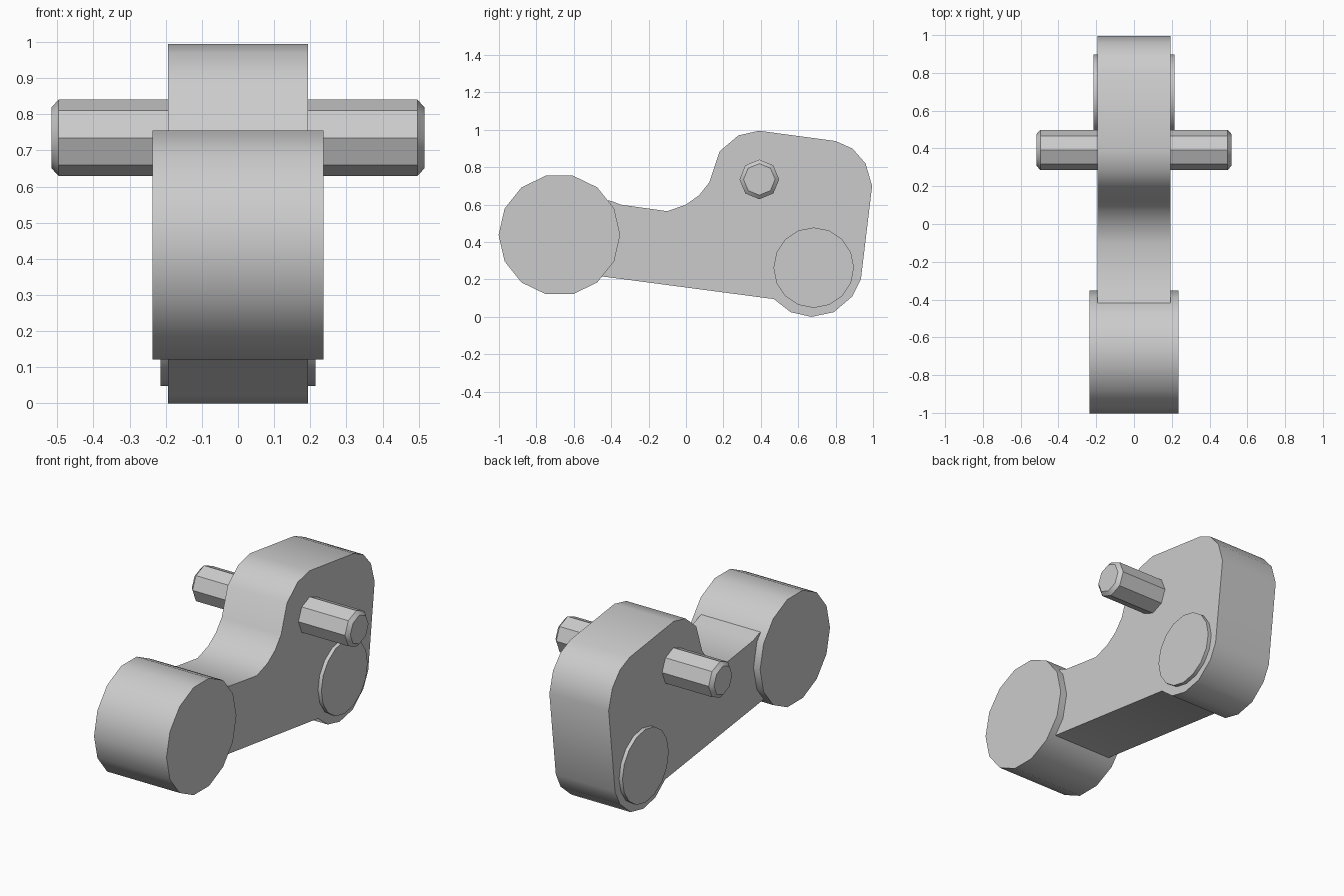
import bpy
import bmesh
import math

cube = bpy.data.objects.get("Cube")
if cube:
    bpy.data.objects.remove(cube, do_unlink=True)

# One plain grey for every part
grey = bpy.data.materials.new("plain_grey")
grey.use_nodes = True
colour = (0.6, 0.6, 0.6, 1)
grey.diffuse_color = colour
grey.node_tree.nodes["Principled BSDF"].inputs["Base Color"].default_value = colour


def extrude_profile(name, points, half_width, chamfer=0):
    """Extrude a (y, z) outline along x, optionally chamfering the end rims."""
    bm = bmesh.new()
    face = bm.faces.new([bm.verts.new((-half_width, y, z)) for y, z in points])
    grown = bmesh.ops.extrude_face_region(bm, geom=[face])["geom"]
    moved = [v for v in grown if isinstance(v, bmesh.types.BMVert)]
    bmesh.ops.translate(bm, verts=moved, vec=(2 * half_width, 0, 0))
    if chamfer:
        rims = [e for e in bm.edges
                if abs(e.verts[0].co.x - e.verts[1].co.x) < 0.001]
        bmesh.ops.bevel(bm, geom=rims, offset=chamfer, segments=1, affect="EDGES")
    bmesh.ops.recalc_face_normals(bm, faces=bm.faces)
    mesh = bpy.data.meshes.new(name)
    bm.to_mesh(mesh)
    bm.free()
    mesh.materials.append(grey)
    part = bpy.data.objects.new(name, mesh)
    bpy.context.collection.objects.link(part)
    bpy.ops.object.select_all(action="DESELECT")
    part.select_set(True)
    bpy.context.view_layer.objects.active = part
    bpy.ops.object.shade_smooth_by_angle(angle=math.radians(35))
    return part


def ring(y, z, radius, sides):
    steps = [math.tau * i / sides for i in range(sides)]
    return [(y + radius * math.cos(a), z + radius * math.sin(a)) for a in steps]


# Lever arm with a tall rounded rear end
arm_outline = [
    (-0.6, 0.65), (-0.4, 0.62), (-0.35, 0.6), (-0.1, 0.565), (0, 0.6),
    (0.07, 0.65), (0.125, 0.72), (0.18, 0.885), (0.28, 0.97), (0.39, 0.995),
    (0.8, 0.94), (0.89, 0.9), (0.96, 0.82), (0.995, 0.7), (0.935, 0.2),
    (0.89, 0.11), (0.79, 0.025), (0.67, 0), (0.56, 0.025), (0.47, 0.095),
    (-0.4, 0.21), (-0.6, 0.235),
]
extrude_profile("lever_arm", arm_outline, 0.193)

# Wide front roller, shallow pivot boss and chamfered cross pin
extrude_profile("front_roller", ring(-0.677, 0.438, 0.325, 14), 0.236)
extrude_profile("pivot_boss", ring(0.683, 0.263, 0.215, 16), 0.215)
extrude_profile("cross_pin", ring(0.392, 0.735, 0.106, 8), 0.516, chamfer=0.02)
